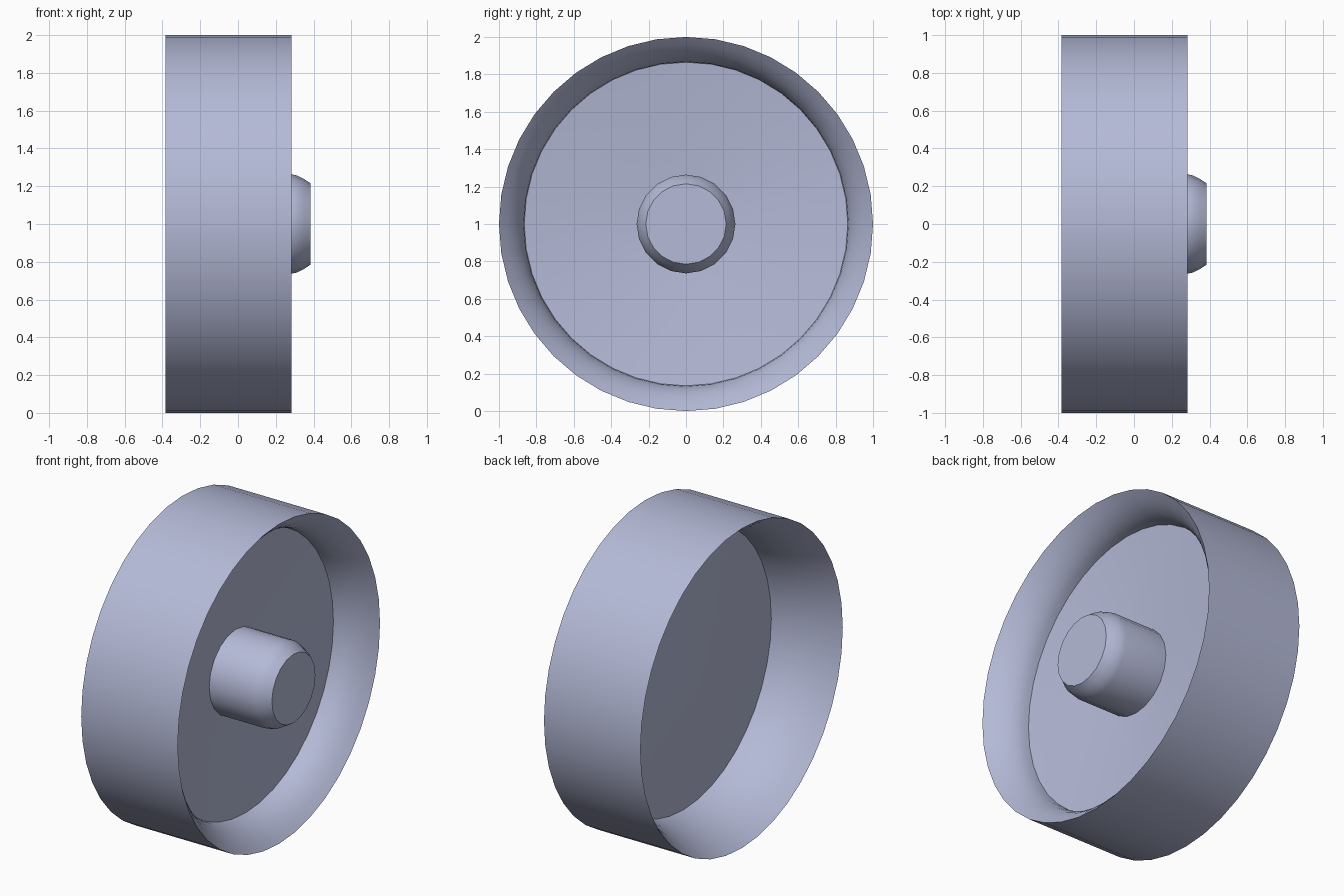
import bpy
import bmesh
from math import cos, sin, tau, radians

cube = bpy.data.objects.get("Cube")
if cube:
    bpy.data.objects.remove(cube)

# Single wheel colour
paint = bpy.data.materials.new("pale blue grey")
paint.use_nodes = True
COLOUR = (0.46, 0.49, 0.68, 1)
paint.diffuse_color = COLOUR
paint.node_tree.nodes["Principled BSDF"].inputs["Base Color"].default_value = COLOUR


def lathe(name, profile, sides):
    """Turn (x, radius) points around the wheel axle; radius 0 makes a pole."""
    bm = bmesh.new()
    rings = []
    for x, r in profile:
        if r == 0:
            rings.append([bm.verts.new((x, 0, 1))] * sides)
        else:
            rings.append([bm.verts.new((x, r * sin(tau * i / sides),
                                        1 + r * cos(tau * i / sides)))
                          for i in range(sides)])
    for a, b in zip(rings, rings[1:]):
        for i in range(sides):
            j = (i + 1) % sides
            corners = list(dict.fromkeys((a[i], a[j], b[j], b[i])))
            bm.faces.new(corners)
    bmesh.ops.recalc_face_normals(bm, faces=bm.faces)
    mesh = bpy.data.meshes.new(name)
    bm.to_mesh(mesh)
    bm.free()
    mesh.materials.append(paint)
    obj = bpy.data.objects.new(name, mesh)
    bpy.context.collection.objects.link(obj)
    bpy.ops.object.select_all(action="DESELECT")
    obj.select_set(True)
    bpy.context.view_layer.objects.active = obj
    bpy.ops.object.shade_smooth_by_angle(angle=radians(30))


def lip(x_edge, x_disc, steps=6):
    """Flared wall: wide at the sharp rim edge, nearly straight at the disc."""
    points = []
    for i in range(steps + 1):
        t = i / steps
        points.append((x_edge + (x_disc - x_edge) * t,
                       0.865 + 0.135 * (1 - t) ** 2))
    return points


# Rim and dished disc: front pole, front wall, tread, back wall, back pole
front = lip(0.283, 0.055)
back = lip(-0.385, 0.015)
lathe("wheel", [(-0.025, 0), (-0.015, 0.26)] + front[::-1]
      + back + [(-0.055, 0.26), (-0.065, 0)], 40)

# Axle hub with a rounded end
lathe("hub", [(-0.04, 0), (-0.04, 0.264), (0.28, 0.264), (0.315, 0.256),
              (0.35, 0.238), (0.385, 0.215), (0.385, 0)], 20)
